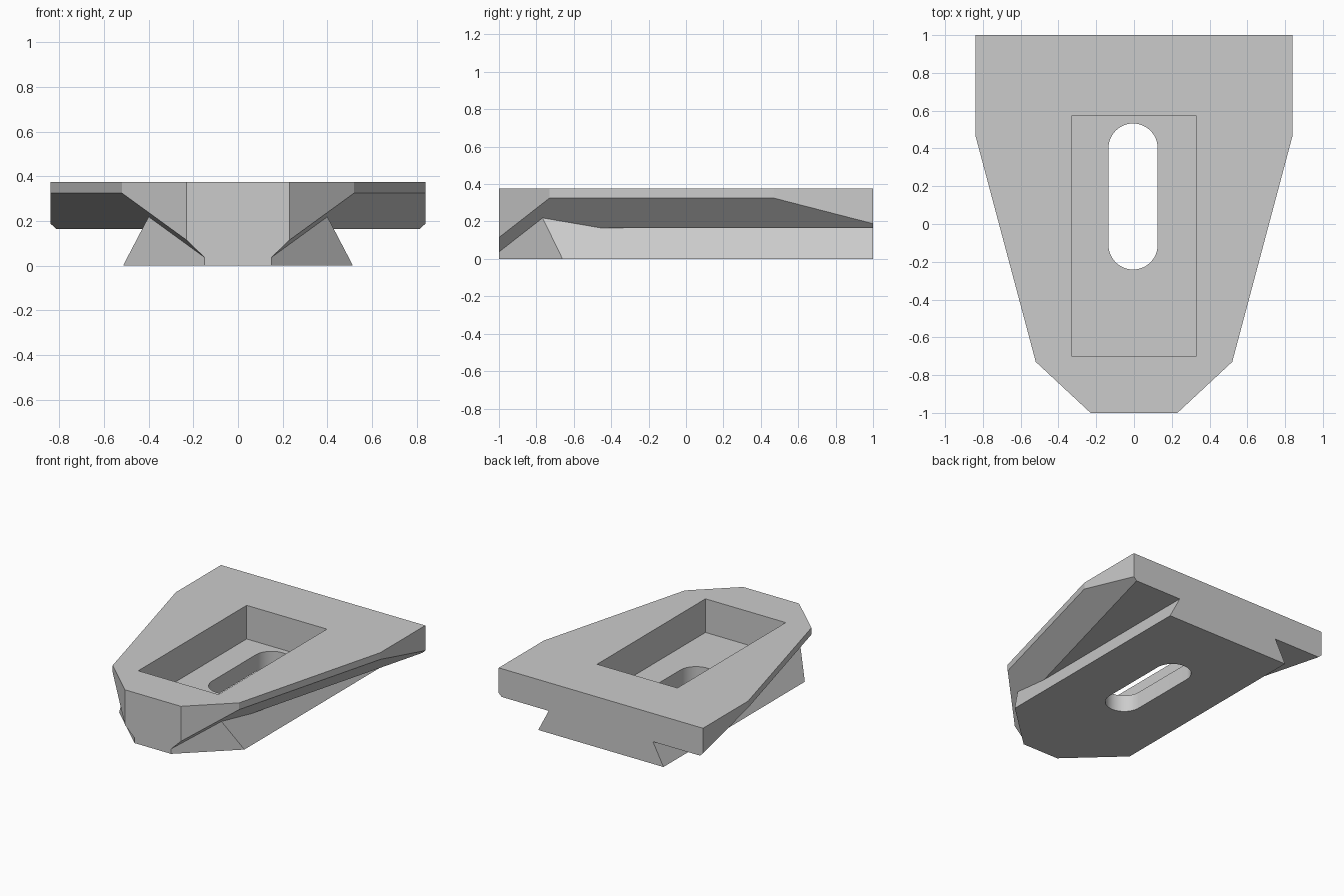
import bpy, bmesh, math
from mathutils import Vector

if "Cube" in bpy.data.objects:
    bpy.data.objects.remove(bpy.data.objects["Cube"], do_unlink=True)

grey = bpy.data.materials.new("plain grey")
grey.use_nodes = True
grey.diffuse_color = (0.6, 0.6, 0.6, 1)
grey.node_tree.nodes["Principled BSDF"].inputs["Base Color"].default_value = (0.6, 0.6, 0.6, 1)

HALF = [(0.23, -1), (0.52, -0.73), (0.84, 0.47), (0.84, 1)]
OUTLINE = HALF + [(-x, y) for x, y in reversed(HALF)]


def hull(bm, points):
    """Replace the mesh by the closed convex solid around the points."""
    bm.clear()
    verts = [bm.verts.new(p) for p in points]
    bmesh.ops.convex_hull(bm, input=verts)
    bmesh.ops.delete(bm, geom=[v for v in bm.verts if not v.link_faces], context='VERTS')
    bmesh.ops.dissolve_limit(bm, angle_limit=0.002, verts=bm.verts[:], edges=bm.edges[:])
    bmesh.ops.recalc_face_normals(bm, faces=bm.faces[:])


def solid(name, outline, z0, z1, planes=()):
    """Convex prism, keeping only the side each (point, normal) plane faces."""
    bm = bmesh.new()
    hull(bm, [(x, y, z) for x, y in outline for z in (z0, z1)])
    for point, normal in planes:
        bmesh.ops.bisect_plane(bm, geom=bm.verts[:] + bm.edges[:] + bm.faces[:], dist=1e-6,
                               plane_co=point, plane_no=normal, clear_inner=True)
        hull(bm, [v.co.copy() for v in bm.verts])
    mesh = bpy.data.meshes.new(name)
    bm.to_mesh(mesh)
    bm.free()
    mesh.materials.append(grey)
    obj = bpy.data.objects.new(name, mesh)
    bpy.context.collection.objects.link(obj)
    return obj


def cut(target, cutter):
    mod = target.modifiers.new("cut", 'BOOLEAN')
    mod.operation, mod.solver, mod.object = 'DIFFERENCE', 'EXACT', cutter
    bpy.context.view_layer.objects.active = target
    bpy.ops.object.modifier_apply(modifier=mod.name)
    bpy.data.objects.remove(cutter, do_unlink=True)


def rect(x, y0, y1):
    return [(-x, y0), (x, y0), (x, y1), (-x, y1)]


# Full-height tapered block
body = solid("dovetail_plate", OUTLINE, 0, 0.375)

# Each side: sloped underside, nose corner and dovetail undercut
for s in (1, -1):
    taper = Vector((1.2 * s, -0.32, 0)).normalized()
    under_bevel = ((0.84 * s, 0.47, 0.325), taper - Vector((0, 0, 1)))
    beside_tail = ((0.515 * s, 0, 0), Vector((s, 0, 0.523)))
    beyond_corner = ((0.15 * s, -1, 0), Vector((0.27 * s, -0.29, 0)))
    block = rect(1.5, -1.4, 1.4)
    cut(body, solid("undercut", block, -0.3, 0.165, [beside_tail]))
    cut(body, solid("bevel", block, -0.4, 0.36, [under_bevel, beside_tail]))
    cut(body, solid("nose_corner", block, -0.5, 0.36, [under_bevel, beyond_corner]))

# Rectangular pocket with a round-ended slot through its floor
cut(body, solid("pocket", rect(0.33, -0.7, 0.573), 0.125, 0.6))
r, cx, steps = 0.13, -0.005, 24
slot = []
for cy, start in ((0.402, 0), (-0.111, math.pi)):
    for i in range(steps + 1):
        a = start + math.pi * i / steps
        slot.append((cx + r * math.cos(a), cy + r * math.sin(a)))
cut(body, solid("slot", slot, -0.2, 0.6))

# Merge leftover coplanar faces and keep hard edges
bm = bmesh.new()
bm.from_mesh(body.data)
bmesh.ops.remove_doubles(bm, verts=bm.verts[:], dist=1e-5)
bmesh.ops.dissolve_limit(bm, angle_limit=math.radians(0.5), verts=bm.verts[:], edges=bm.edges[:])
bm.to_mesh(body.data)
bm.free()
bpy.ops.object.select_all(action='DESELECT')
body.select_set(True)
bpy.context.view_layer.objects.active = body
bpy.ops.object.shade_smooth_by_angle(angle=math.radians(10))
